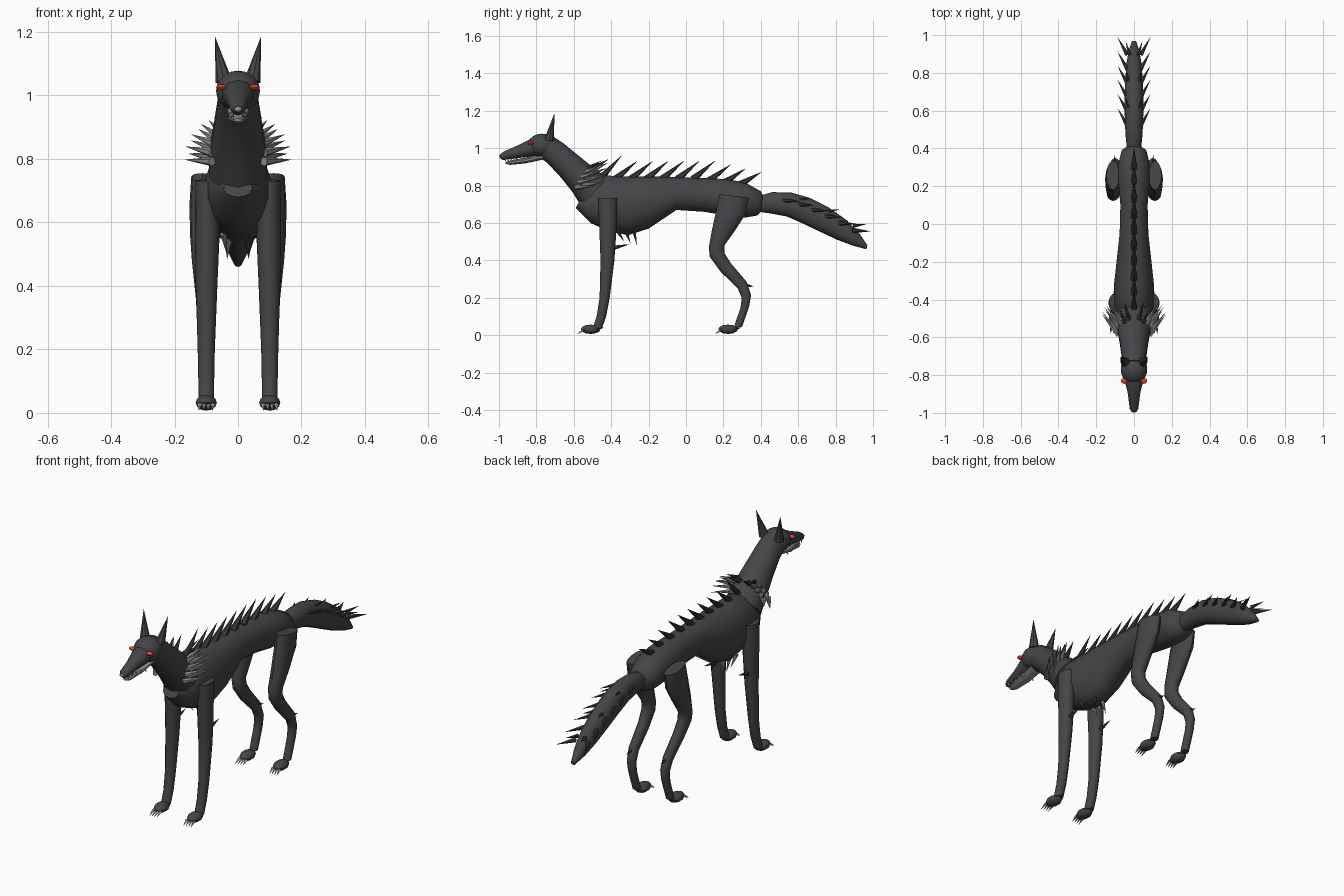
import bpy
import bmesh
import math
from mathutils import Vector, Matrix

old = bpy.data.objects.get("Cube")
if old:
    bpy.data.objects.remove(old, do_unlink=True)


def material(name, r, g, b):
    m = bpy.data.materials.new(name)
    m.use_nodes = True
    m.diffuse_color = (r, g, b, 1)
    m.node_tree.nodes["Principled BSDF"].inputs["Base Color"].default_value = (r, g, b, 1)
    return m


fur = material("charcoal fur", .06, .06, .065)
dark = material("dark quill", .04, .04, .043)
pale = material("pale quill", .28, .28, .28)
bone = material("bone", .5, .49, .46)
red = material("eye red", .75, .06, .03)


def finish(name, bm, mat, angle=40):
    """Turn a bmesh into a smooth shaded object with one material."""
    bmesh.ops.recalc_face_normals(bm, faces=bm.faces[:])
    mesh = bpy.data.meshes.new(name)
    bm.to_mesh(mesh)
    bm.free()
    mesh.materials.append(mat)
    obj = bpy.data.objects.new(name, mesh)
    bpy.context.collection.objects.link(obj)
    bpy.ops.object.select_all(action="DESELECT")
    obj.select_set(True)
    bpy.context.view_layer.objects.active = obj
    bpy.ops.object.shade_smooth_by_angle(angle=math.radians(angle))
    return obj


def loft(name, rows, mat, side=1, sides=14):
    """Skin ellipses; a row is two opposite side outline points, half width, centre x."""
    bm = bmesh.new()
    rings = []
    for ya, za, yb, zb, width, *x in rows:
        a, b = Vector((0, ya, za)), Vector((0, yb, zb))
        middle, half = (a + b) / 2, (a - b) / 2
        middle.x = side * x[0] if x else 0
        ring = []
        for i in range(sides):
            t = math.tau * i / sides
            ring.append(bm.verts.new(middle + half * math.cos(t) + Vector((width * math.sin(t), 0, 0))))
        rings.append(ring)
    for lower, upper in zip(rings, rings[1:]):
        for i in range(sides):
            j = (i + 1) % sides
            bm.faces.new((lower[i], lower[j], upper[j], upper[i]))
    bm.faces.new(rings[0])
    bm.faces.new(rings[-1])
    return finish(name, bm, mat)


def spikes(name, items, mat, sides=6):
    """Cones from base to tip, as one object; an item is base, tip, radius."""
    bm = bmesh.new()
    for base, tip, radius in items:
        base, tip = Vector(base), Vector(tip)
        axis = tip - base
        turn = axis.to_track_quat("Z", "Y").to_matrix().to_4x4()
        bmesh.ops.create_cone(bm, cap_ends=True, segments=sides, radius1=radius, radius2=0,
                              depth=axis.length, matrix=Matrix.Translation((base + tip) / 2) @ turn)
    return finish(name, bm, mat, 30)


def ball(name, centre, size, mat, segments=14, rings=10):
    bm = bmesh.new()
    place = Matrix.Translation(centre) @ Matrix.Diagonal((*size, 1))
    bmesh.ops.create_uvsphere(bm, u_segments=segments, v_segments=rings, radius=1, matrix=place)
    return finish(name, bm, mat)


# Trunk, neck and tail
loft("body", [
    (-.56, .735, -.59, .68, .045), (-.52, .80, -.51, .6, .085), (-.45, .855, -.42, .56, .105),
    (-.33, .85, -.31, .535, .108), (-.2, .85, -.2, .57, .095), (-.05, .845, -.05, .67, .078),
    (.1, .84, .1, .66, .074), (.22, .835, .22, .64, .085), (.32, .815, .32, .63, .085),
    (.4, .77, .38, .64, .066), (.41, .75, .4, .66, .045)], fur)
loft("neck", [
    (-.42, .84, -.56, .69, .094), (-.5, .9, -.61, .77, .09), (-.58, .965, -.67, .845, .077),
    (-.66, 1.03, -.74, .92, .066), (-.72, 1.07, -.8, .965, .06)], fur)
loft("tail", [
    (.39, .745, .39, .66, .038), (.46, .765, .46, .65, .045), (.56, .764, .54, .635, .05),
    (.66, .735, .62, .60, .051), (.76, .685, .71, .557, .049), (.86, .615, .81, .51, .042),
    (.93, .54, .89, .48, .03), (.97, .48, .965, .46, .012)], fur)

# Head
ball("skull", (0, -.77, 1.015), (.071, .077, .063), fur)
loft("snout", [
    (-.995, .967, -.995, .947, .013), (-.975, .982, -.98, .937, .024), (-.9, 1.015, -.9, .947, .034),
    (-.83, 1.05, -.82, .957, .052), (-.78, 1.05, -.77, .97, .05)], fur, sides=10)
loft("lower_jaw", [
    (-.965, .927, -.965, .917, .012), (-.94, .934, -.94, .911, .022),
    (-.86, .95, -.86, .919, .032), (-.76, .97, -.76, .94, .035)], pale, sides=10)
ball("nose", (0, -.987, .957), (.014, .012, .012), pale, 8, 6)
teeth = []
for side in (1, -1):
    for i in range(5):
        y = -.965 + i * .03
        x = side * (.016 + i * .003)
        teeth.append(((x, y, .947), (x, y, .925), .005))
        teeth.append(((x, y + .015, .925), (x, y + .015, .95), .005))
spikes("teeth", teeth, bone, 4)

for side, label in ((1, "left"), (-1, "right")):
    eye = ball(label + "_eye", (side * .052, -.83, 1.026), (.018, .016, .009), red, 10, 6)
    ear = spikes(label + "_ear", [((side * .045, -.732, 1.045), (side * .073, -.703, 1.187), .026)], fur, 8)

    # Legs
    loft(label + "_front_leg", [
        (-.47, .73, -.365, .735, .036, .098), (-.463, .56, -.372, .56, .039, .097),
        (-.457, .4, -.383, .4, .034, .099), (-.462, .2, -.408, .2, .027, .1),
        (-.478, .1, -.427, .1, .025, .1), (-.5, .035, -.45, .035, .024, .1)], fur, side, 12)
    loft(label + "_hind_leg", [
        (.18, .755, .335, .735, .035, .112), (.16, .66, .32, .65, .041, .112),
        (.138, .56, .262, .56, .039, .112), (.122, .47, .205, .48, .035, .11),
        (.127, .42, .205, .44, .032, .108), (.185, .34, .24, .385, .028, .105),
        (.277, .25, .325, .285, .025, .102), (.298, .2, .348, .215, .023, .1),
        (.292, .15, .338, .155, .022, .1), (.255, .04, .3, .045, .021, .1)], fur, side, 12)
    for end, y in (("front", -.51), ("hind", .225)):
        ball(f"{label}_{end}_paw", (side * .1, y, .032), (.035, .052, .025), fur, 10, 6)
        claws = []
        for k in (-1.5, -.5, .5, 1.5):
            x = side * .1 + k * .014
            claws.append(((x, y - .04, .026), (x * 1.02, y - .073, .006), .007))
        spikes(f"{label}_{end}_claws", claws, bone, 5)
        spikes(f"{label}_{end}_dewclaw", [((side * .1, y + .035, .035), (side * .1, y + .07, .04), .01)], dark)
    spikes(label + "_joint_spikes", [
        ((side * .1, -.4, .465), (side * .1, -.3, .487), .014),
        ((side * .102, .31, .27), (side * .102, .365, .26), .012)], dark)

    # Neck ruff: pale quills on the flanks, dark ones above
    ruff, mane = [], []
    for row in range(2):
        for i in range(5):
            t = math.radians(-5 + i * 17 + row * 8)
            out, up = math.cos(t), math.sin(t)
            y = -.585 + row * .035
            base = (side * .082 * out, y + .05 * up, .80 + .095 * up)
            tip = (side * (.17 - row * .012) * out, y + .11 + .03 * up, .81 + .14 * up)
            (ruff if i < 4 else mane).append((base, tip, .015))
    spikes(label + "_ruff", ruff, pale)
    spikes(label + "_mane", mane, dark)

    # Tail and belly quills
    quills = []
    for i in range(6):
        y = .52 + i * .075
        z = .71 - .55 * (y - .5) ** 1.3
        quills.append(((side * .035, y, z + .015), (side * .088, y + .095, z + .01), .014))
        if i % 2:
            quills.append(((side * .022, y, z + .04), (side * .045, y + .075, z + .05), .011))
    spikes(label + "_tail_quills", quills, dark)
    spikes(label + "_belly_quills", [
        ((side * (.045 - i * .01), -.37 + i * .045, .565), (side * .035, -.33 + i * .034, .5 - i * .01), .012)
        for i in range(3)], pale if side < 0 else dark)

# Ridge of quills down the spine
ridge = []
for i in range(10):
    y = -.46 + i * .083
    drop = .03 * max(0, i - 6) / 3
    lift = .03 if i == 0 else 0
    ridge.append(((0, y, .835 - drop), (0, y + .12, .935 + lift - drop * 2), .02))
spikes("spine_quills", ridge, dark)
